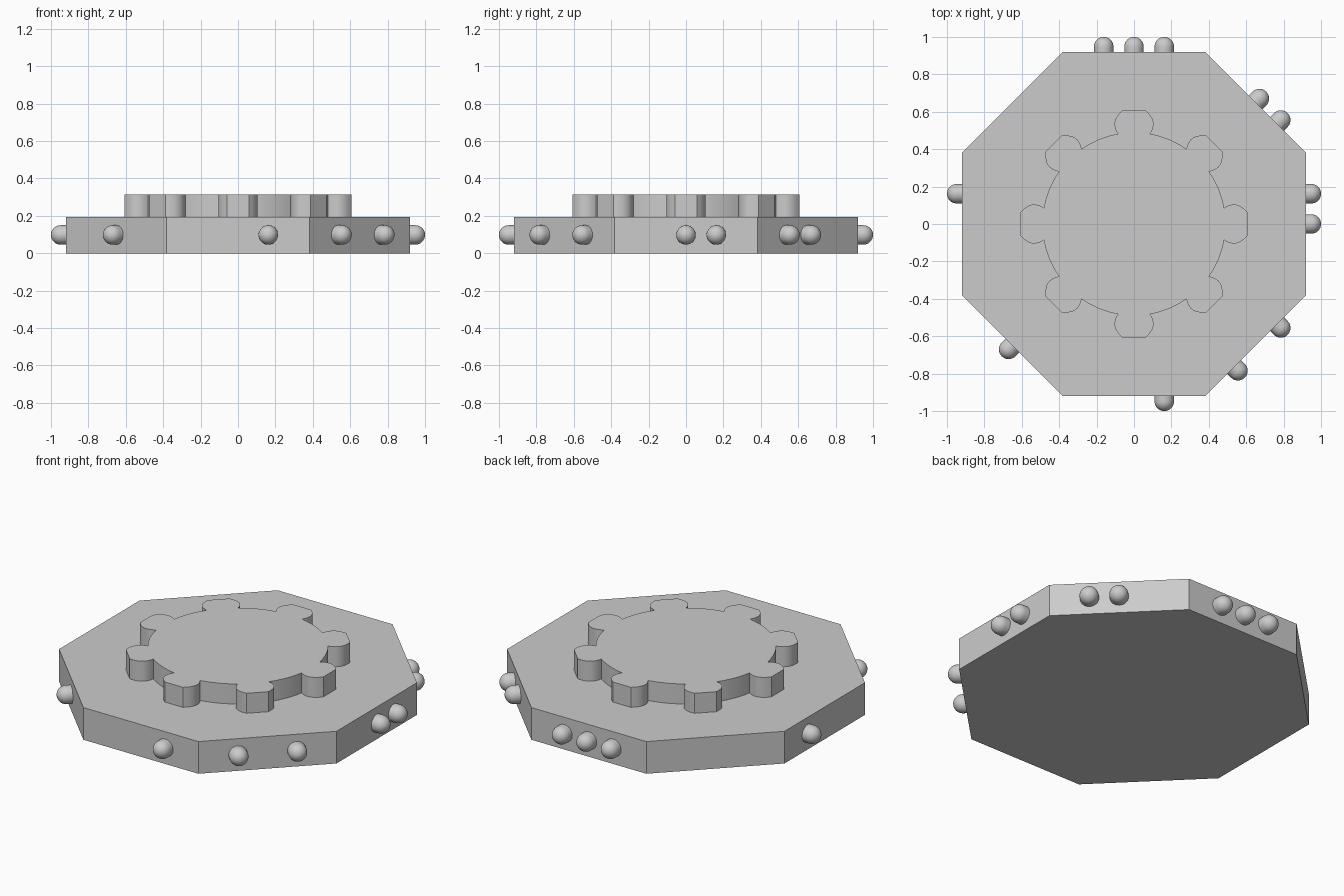
import bpy, bmesh
from math import pi, cos, sin, hypot, atan2, radians
from mathutils import Matrix, Vector

cube = bpy.data.objects.get("Cube")
if cube:
    bpy.data.objects.remove(cube, do_unlink=True)

grey = bpy.data.materials.new("plain grey")
grey.use_nodes = True
GREY = (0.6, 0.6, 0.6, 1)
grey.diffuse_color = GREY
grey.node_tree.nodes["Principled BSDF"].inputs["Base Color"].default_value = GREY


def finish(name, bm, smooth=True):
    bmesh.ops.recalc_face_normals(bm, faces=bm.faces)
    mesh = bpy.data.meshes.new(name)
    bm.to_mesh(mesh)
    bm.free()
    mesh.materials.append(grey)
    obj = bpy.data.objects.new(name, mesh)
    bpy.context.collection.objects.link(obj)
    if smooth:
        bpy.ops.object.select_all(action='DESELECT')
        obj.select_set(True)
        bpy.context.view_layer.objects.active = obj
        bpy.ops.object.shade_smooth_by_angle(angle=radians(30))
    return obj


def prism(name, outline, z0, z1, smooth):
    """Extrude a closed outline straight up."""
    bm = bmesh.new()
    face = bm.faces.new([bm.verts.new((x, y, z0)) for x, y in outline])
    top = bmesh.ops.extrude_face_region(bm, geom=[face])
    verts = [v for v in top["geom"] if isinstance(v, bmesh.types.BMVert)]
    bmesh.ops.translate(bm, vec=(0, 0, z1 - z0), verts=verts)
    return finish(name, bm, smooth)


# Octagonal base, with flat sides facing the axes
APOTHEM, BASE_TOP, GEAR_TOP = 0.92, 0.193, 0.313
corner = APOTHEM / cos(pi / 8)
octagon = [(corner * cos(a), corner * sin(a))
           for a in (pi / 8 + i * pi / 4 for i in range(8))]
prism("octagonal_base", octagon, 0, BASE_TOP, False)

# Raised gear: bulging tooth flanks joined by arcs on the root circle
tip, bulge, root = Vector((0.608, 0.06)), Vector((0.55, 0.133)), Vector((0.482, 0.086))
STEPS = 10
flank = [tip * (1 - t) ** 2 + bulge * 2 * t * (1 - t) + root * t * t
         for t in (i / STEPS for i in range(STEPS + 1))]
root_radius = root.length
root_angle = atan2(root.y, root.x)
tooth = [(p.x, -p.y) for p in reversed(flank)] + [(p.x, p.y) for p in flank]
for i in range(1, 8):
    a = root_angle + (pi / 4 - 2 * root_angle) * i / 8
    tooth.append((root_radius * cos(a), root_radius * sin(a)))
gear = []
for k in range(8):
    c, s = cos(k * pi / 4), sin(k * pi / 4)
    gear += [(c * x - s * y, s * x + c * y) for x, y in tooth]
prism("raised_gear", gear, BASE_TOP - 0.003, GEAR_TOP, True)

# Round-headed pegs: sideways slots used on each side, counter-clockwise from +x
PEG_RADIUS, SPACING, PEG_HEIGHT = 0.052, 0.162, 0.098
slots = [(0, 1), (0, -1), (-1, 0, 1), (), (-1,), (0,), (1,), (-1, 1)]
for side, used in enumerate(slots):
    for slot in used:
        bm = bmesh.new()
        bmesh.ops.create_uvsphere(bm, u_segments=32, v_segments=16, radius=PEG_RADIUS)
        # Stretch the inner half into a stem that enters the wall
        inner = [v for v in bm.verts if v.co.z < -0.001]
        for v in inner:
            r = hypot(v.co.x, v.co.y)
            if r > 0.001:
                v.co.x *= PEG_RADIUS / r
                v.co.y *= PEG_RADIUS / r
        bm.transform(Matrix.Rotation(side * pi / 4, 4, 'Z')
                     @ Matrix.Translation((1 - PEG_RADIUS, slot * SPACING, PEG_HEIGHT))
                     @ Matrix.Rotation(pi / 2, 4, 'Y'))
        finish(f"peg_{side + 1}_{slot + 2}", bm)
